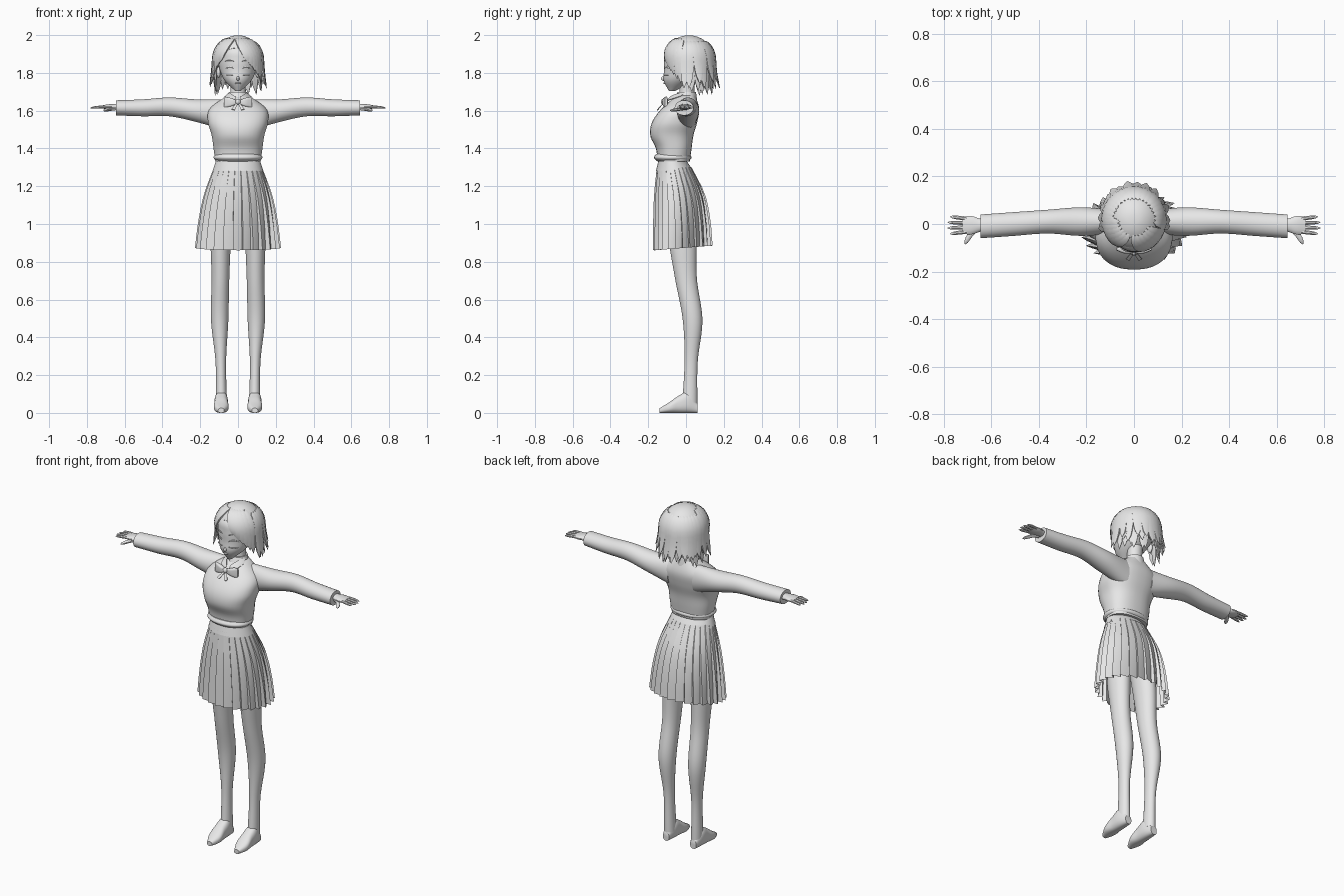
import bpy, bmesh, math, random
from mathutils import Matrix, Vector

random.seed(4)
if "Cube" in bpy.data.objects:
    bpy.data.objects.remove(bpy.data.objects["Cube"])

grey = bpy.data.materials.new("light_grey")
grey.use_nodes = True
colour = (0.8, 0.8, 0.8, 1)
grey.diffuse_color = colour
grey.node_tree.nodes["Principled BSDF"].inputs["Base Color"].default_value = colour


def finish(name, bm, mirror=False, smooth=40):
    bmesh.ops.recalc_face_normals(bm, faces=bm.faces)
    mesh = bpy.data.meshes.new(name)
    bm.to_mesh(mesh)
    bm.free()
    mesh.materials.append(grey)
    part = bpy.data.objects.new(name, mesh)
    bpy.context.collection.objects.link(part)
    if mirror:
        part.modifiers.new("Mirror", "MIRROR")
    bpy.ops.object.select_all(action="DESELECT")
    part.select_set(True)
    bpy.context.view_layer.objects.active = part
    bpy.ops.object.shade_smooth_by_angle(angle=math.radians(smooth))


def blend(t, *values):
    """Smooth curve through evenly spaced values."""
    last = len(values) - 1
    i = min(int(t * last), last - 1)
    u = t * last - i
    a, b = values[i], values[i + 1]
    before = values[i - 1] if i else 2 * a - b
    after = values[i + 2] if i + 2 <= last else 2 * b - a
    start, end = (b - before) / 2, (after - a) / 2
    return a + u * start + u * u * (3 * (b - a) - 2 * start - end) + u ** 3 * (start + end - 2 * (b - a))


def skin(bm, rings, caps=True):
    """Join rings of points into a tube."""
    loops = [[bm.verts.new(point) for point in ring] for ring in rings]
    for low, high in zip(loops, loops[1:]):
        for i in range(len(low)):
            j = (i + 1) % len(low)
            bm.faces.new((low[i], low[j], high[j], high[i]))
    if caps:
        bm.faces.new(loops[0])
        bm.faces.new(loops[-1])


def oval(sides, power):
    for i in range(sides):
        angle = math.tau * (i + 0.5) / sides
        c, s = math.cos(angle), math.sin(angle)
        yield (math.copysign(abs(c) ** (2 / power), c), math.copysign(abs(s) ** (2 / power), s))


def loft(name, axis, start, end, shape, sides=32, steps=24, power=2, mirror=False):
    """Sweep an oval along an axis; shape gives two centres and two radii."""
    bm = bmesh.new()
    rings = []
    for k in range(steps + 1):
        t = k / steps
        first, second, width, height = shape(t)
        ring = []
        for u, v in oval(sides, power):
            point = [first + u * width, second + v * height]
            point.insert("xyz".index(axis), start + (end - start) * t)
            ring.append(point)
        rings.append(ring)
    skin(bm, rings)
    finish(name, bm, mirror)


def profile(name, low, high, front, back, half, **options):
    """Upright loft from its front, back and half-width curves."""
    def shape(t):
        f, b = blend(t, *front), blend(t, *back)
        return 0, (f + b) / 2, blend(t, *half), (b - f) / 2
    loft(name, "z", low, high, shape, **options)


def ball(name, centre, radii, mirror=False):
    bm = bmesh.new()
    place = Matrix.Translation(centre) @ Matrix.Diagonal((*radii, 1))
    bmesh.ops.create_uvsphere(bm, u_segments=16, v_segments=10, radius=1, matrix=place)
    finish(name, bm, mirror)


def strand(bm, path, across, width, thick, taper, sides=6):
    """Flat tube along a path, narrowed by the taper rule."""
    points = [Vector(p) for p in path]
    last = len(points) - 1
    rings = []
    for i, p in enumerate(points):
        along = (points[min(i + 1, last)] - points[max(i - 1, 0)]).normalized()
        side = (across - along * across.dot(along)).normalized()
        up = along.cross(side)
        size = taper(i / last)
        rings.append([p + side * u * width * size + up * v * thick * size for u, v in oval(sides, 2)])
    skin(bm, rings)


def pointed(t):
    return 0.04 + math.sqrt(4 * t * (1 - t))


def rounded(t):
    return math.sqrt(1.02 - t ** 4)


X, Y, Z = Vector((1, 0, 0)), Vector((0, 1, 0)), Vector((0, 0, 1))

# Sweater
profile("sweater_body", 1.33, 1.68, (-.15, -.16, -.19, -.18, -.13, -.05),
        (.02, .03, .04, .06, .07, .05), (.12, .13, .14, .16, .15, .06), power=2.4)
profile("sweater_hem", 1.33, 1.37, (-.15, -.17, -.16), (.01, .03, .02), (.11, .13, .12), steps=8, power=2.2)
loft("sleeves", "x", .08, .645, lambda t: (
    blend(t, .01, .01, .01, 0, -.01), blend(t, 1.58, 1.6, 1.62, 1.615, 1.615),
    blend(t, .05, .06, .05, .05, .05), blend(t, .08, .06, .05, .045, .04)), mirror=True)

# Hands
loft("palms", "x", .62, .72, lambda t: (
    -.005, 1.62, blend(t, .02, .03, .04, .035), blend(t, .02, .016, .014, .008)),
    sides=16, steps=10, mirror=True)
bm = bmesh.new()
for i in range(4):
    spread = 1.5 - i
    reach = .084 - .005 * abs(spread) ** 2
    path = [(.7 + reach * t, -.005 + spread * (.018 + .006 * t), 1.62 - .006 * t * t)
            for t in (k / 8 for k in range(9))]
    strand(bm, path, Y, .009, .008, rounded, 8)
path = [(.65 + .06 * math.sqrt(t), -.02 - .065 * t, 1.61 - .01 * t) for t in (k / 8 for k in range(9))]
strand(bm, path, X, .012, .009, rounded, 8)
finish("fingers", bm, mirror=True)

# Pleated skirt with its waistband
profile("waistband", 1.28, 1.34, (-.16, -.145), (.04, 0), (.135, .115), steps=4)
bm = bmesh.new()
rings = []
pleats, steps = 26, 8
for k in range(steps + 1):
    t = k / steps
    front, back = blend(t, -.155, -.17, -.175, -.177), blend(t, .03, .1, .13, .142)
    half = blend(t, .127, .18, .21, .228)
    ring = []
    for i in range(pleats):
        for offset, fold in ((0, 0), (.5, .5), (.93, 1)):
            angle = math.tau * (i + offset) / pleats
            r, s = 1 - .13 * fold * t ** .7, math.sin(angle)
            ring.append((half * r * math.cos(angle), (front + back) / 2 + (back - front) / 2 * r * s,
                         1.3 - .427 * t + .012 * s * t))
    rings.append(ring)
skin(bm, rings, caps=False)
finish("pleated_skirt", bm, smooth=22)

# Legs and feet
loft("legs", "z", 1.15, .05, lambda t: (
    blend(t, .07, .09, .093, .097, .091, .088), blend(t, -.04, -.02, 0, .035, .027, .02),
    blend(t, .06, .055, .047, .046, .028, .03), blend(t, .08, .075, .058, .052, .035, .04)),
    steps=36, mirror=True)


def foot(t):
    height = blend(t, .05, .11, .09, .055, .025) / 2
    return .089, height, blend(t, .02, .034, .036, .038, .016), height


loft("feet", "y", .06, -.14, foot, power=2.5, mirror=True)

# Neck, head and face
profile("neck", 1.62, 1.78, (-.05, -.035, -.035), (.05, .045, .05), (.05, .041, .043))
profile("head", 1.703, 1.98, (-.09, -.118, -.117, -.117, -.105, -.03),
        (-.06, .04, .1, .12, .11, .06), (.014, .07, .096, .105, .097, .04))
ball("nose", (0, -.118, 1.77), (.008, .015, .012))
ball("lips", (0, -.114, 1.745), (.015, .006, .005))
ball("ears", (.103, .01, 1.803), (.011, .018, .03), mirror=True)

bm = bmesh.new()
for height, arch, size in ((1.82, .01, .004), (1.79, -.003, .002), (1.86, .006, .002)):
    path = []
    for k in range(9):
        u = k / 4 - 1
        x = .045 + .025 * u
        path.append((x, -.12 * math.sqrt(1 - (10 * x) ** 2), height + arch * (1 - u * u)))
    strand(bm, path, Z, size, .003, pointed)
finish("lashes_and_brows", bm, mirror=True)

# Hair cap, cut higher over the forehead
half, depth, rise, middle, crown = .125, .13, .124, .016, 1.875
bm = bmesh.new()
rings = []
for k in range(1, 13):
    ring = []
    for i in range(48):
        angle = math.tau * i / 48
        reach = min(1, (1 - math.cos(angle)) * .85)
        polar = math.radians(62 + 62 * reach) * k / 12
        r = math.sin(polar) if polar < math.pi / 2 else 1
        ring.append((half * r * math.sin(angle), middle - depth * r * math.cos(angle),
                     crown + rise * math.cos(polar)))
    rings.append(ring)
skin(bm, rings)
finish("hair_cap", bm, smooth=60)


def lock(bm, start, end, top, tip, width, fit=1.03, flare=0):
    """Lock of hair that follows the cap, then hangs and flares out."""
    path = []
    for k in range(10):
        t = k / 9
        z = top + (tip - top) * t ** 1.4
        angle = math.radians(start + (end - start) * t)
        r = fit * math.sqrt(1 - (max(0, z - crown) / rise) ** 2) + flare * t ** 4
        path.append((half * r * math.sin(angle), middle - depth * r * math.cos(angle), z))
    turn = math.radians((start + end) / 2)
    strand(bm, path, Vector((math.cos(turn), math.sin(turn), 0)), width, .008, pointed)


# Back and side locks in two layers
bm = bmesh.new()
for count, spread, tip, fit, flare in ((19, 96, 1.735, 1.03, .2), (13, 80, 1.695, .93, .12)):
    for i in range(count):
        start = 180 + spread * (2 * i / (count - 1) - 1)
        lock(bm, start, start + random.uniform(-7, 7), 1.97, tip + random.uniform(-.02, .02),
             .025, fit, flare + random.uniform(-.06, .06))
finish("back_hair", bm, smooth=50)

# Fringe swept both ways from an off-centre parting
bm = bmesh.new()
for side, parting in ((1, -4), (-1, -20)):
    for i in range(6):
        start = parting + side * 13 * i
        lock(bm, start, start + side * (30 - 4 * i), 1.985, 1.855 - .022 * i, .022)
finish("fringe", bm, smooth=50)

# Collar and bow
profile("collar_band", 1.65, 1.7, (-.07, -.045), (.06, .053), (.065, .048), steps=4)
bm = bmesh.new()
path = [(.055 * math.cos(t), -.01 - .09 * math.sin(t), 1.69 - .025 * t) for t in (k / 5 for k in range(8))]
strand(bm, path, Vector((.6, -.4, -.6)), .02, .004, pointed)
finish("collar_flaps", bm, mirror=True)
loft("bow_wings", "x", .005, .074, lambda t: (
    -.115 + .01 * t, 1.645, blend(t, .007, .014, .006), blend(t, .01, .023, .03)),
    sides=16, steps=8, power=4, mirror=True)
ball("bow_knot", (0, -.119, 1.647), (.014, .013, .016))
bm = bmesh.new()
strand(bm, [(.004 + .022 * t, -.12 - .03 * t, 1.64 - .035 * t) for t in (0, .5, 1)],
       X, .01, .003, lambda t: .6 + .4 * t)
finish("bow_tails", bm, mirror=True)
